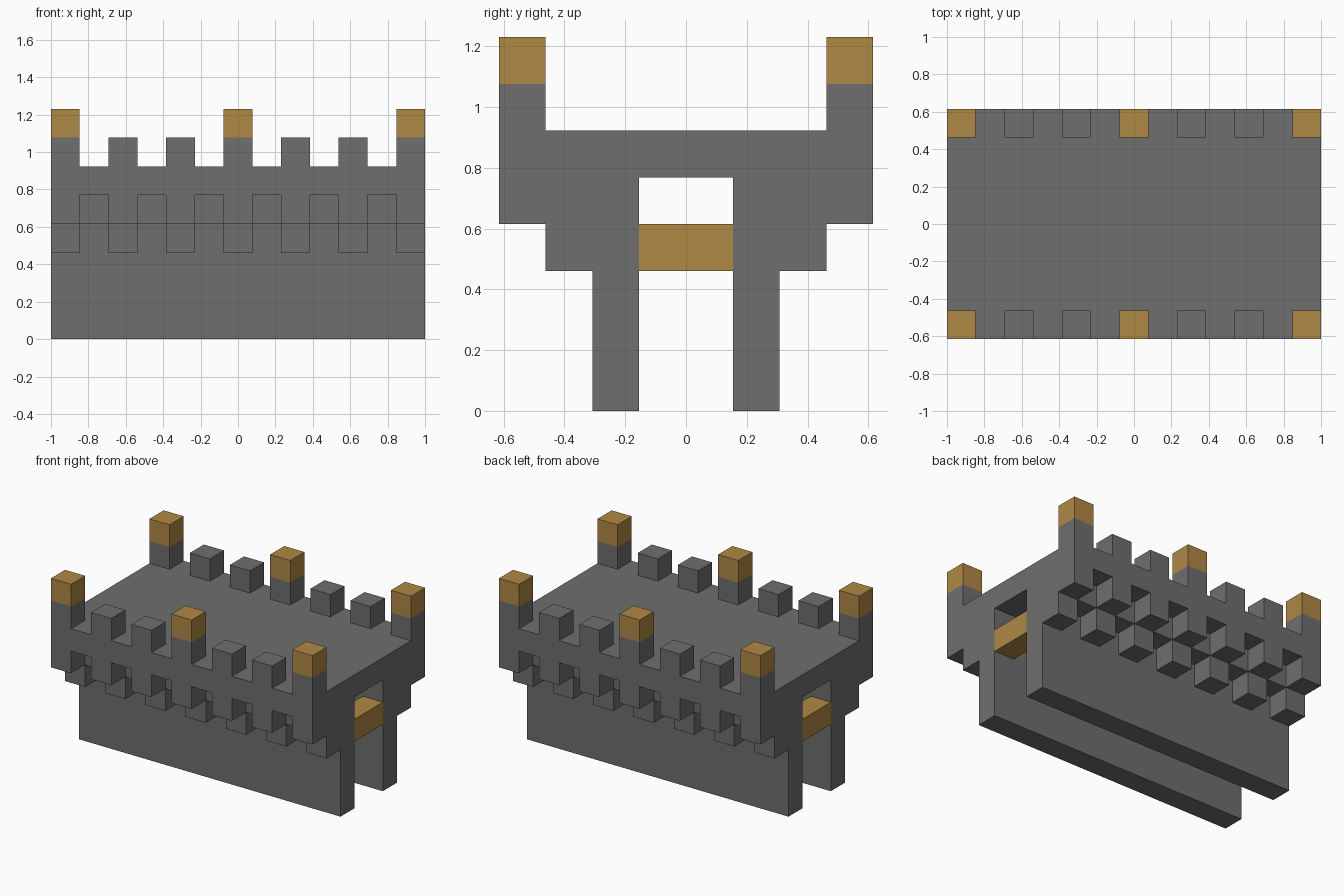
import bpy, bmesh

if "Cube" in bpy.data.objects:
    bpy.data.objects.remove(bpy.data.objects["Cube"], do_unlink=True)

U = 2 / 13      # one block
HALF = 6.5      # half the length, in blocks


def material(name, color):
    m = bpy.data.materials.new(name)
    m.use_nodes = True
    m.diffuse_color = color
    m.node_tree.nodes["Principled BSDF"].inputs["Base Color"].default_value = color
    return m


STONE = material("grey stone", (0.157, 0.157, 0.157, 1))
GOLD = material("ochre gold", (0.434, 0.246, 0.06, 1))


def finish(bm, name, mat):
    bmesh.ops.recalc_face_normals(bm, faces=bm.faces)
    mesh = bpy.data.meshes.new(name)
    bm.to_mesh(mesh)
    bm.free()
    mesh.materials.append(mat)
    obj = bpy.data.objects.new(name, mesh)
    bpy.context.collection.objects.link(obj)
    return obj


def block(name, mat, cell, y, z, depth=1):
    """One block in the given cell along the length, with its low corner at y, z."""
    bm = bmesh.new()
    bmesh.ops.create_cube(bm, size=1)
    for v in bm.verts:
        v.co.x = (v.co.x + cell - 6) * U
        v.co.y = (v.co.y + 0.5) * depth * U + y * U
        v.co.z = (v.co.z + 0.5 + z) * U
    return finish(bm, name, mat)


# Two walls, stepped ledges and deck as one extruded cross-section
half_profile = [(1, 5), (1, 0), (2, 0), (2, 4), (3, 4), (3, 5), (4, 5), (4, 6)]
profile = half_profile + [(-y, z) for y, z in reversed(half_profile)]
bm = bmesh.new()
end = bm.faces.new([bm.verts.new((-HALF * U, y * U, z * U)) for y, z in profile])
extruded = bmesh.ops.extrude_face_region(bm, geom=[end], use_keep_orig=True)
moved = [g for g in extruded["geom"] if isinstance(g, bmesh.types.BMVert)]
bmesh.ops.translate(bm, verts=moved, vec=(2 * HALF * U, 0, 0))
finish(bm, "walls_and_deck", STONE)

# Corbels and battlements on both long sides
for side, inner, outer in (("front", -3, -4), ("back", 2, 3)):
    for cell in range(0, 13, 2):
        block(f"{side}_lower_corbel", STONE, cell, inner, 3)
        block(f"{side}_upper_corbel", STONE, cell, outer, 4)
        block(f"{side}_merlon", STONE, cell, outer, 6)
        if cell % 6 == 0:
            block(f"{side}_post_cap", GOLD, cell, outer, 7)

# Tie beams between the walls at each end
for side, cell in (("right", 0), ("left", 12)):
    block(f"{side}_tie_beam", GOLD, cell, -1, 3, depth=2)
